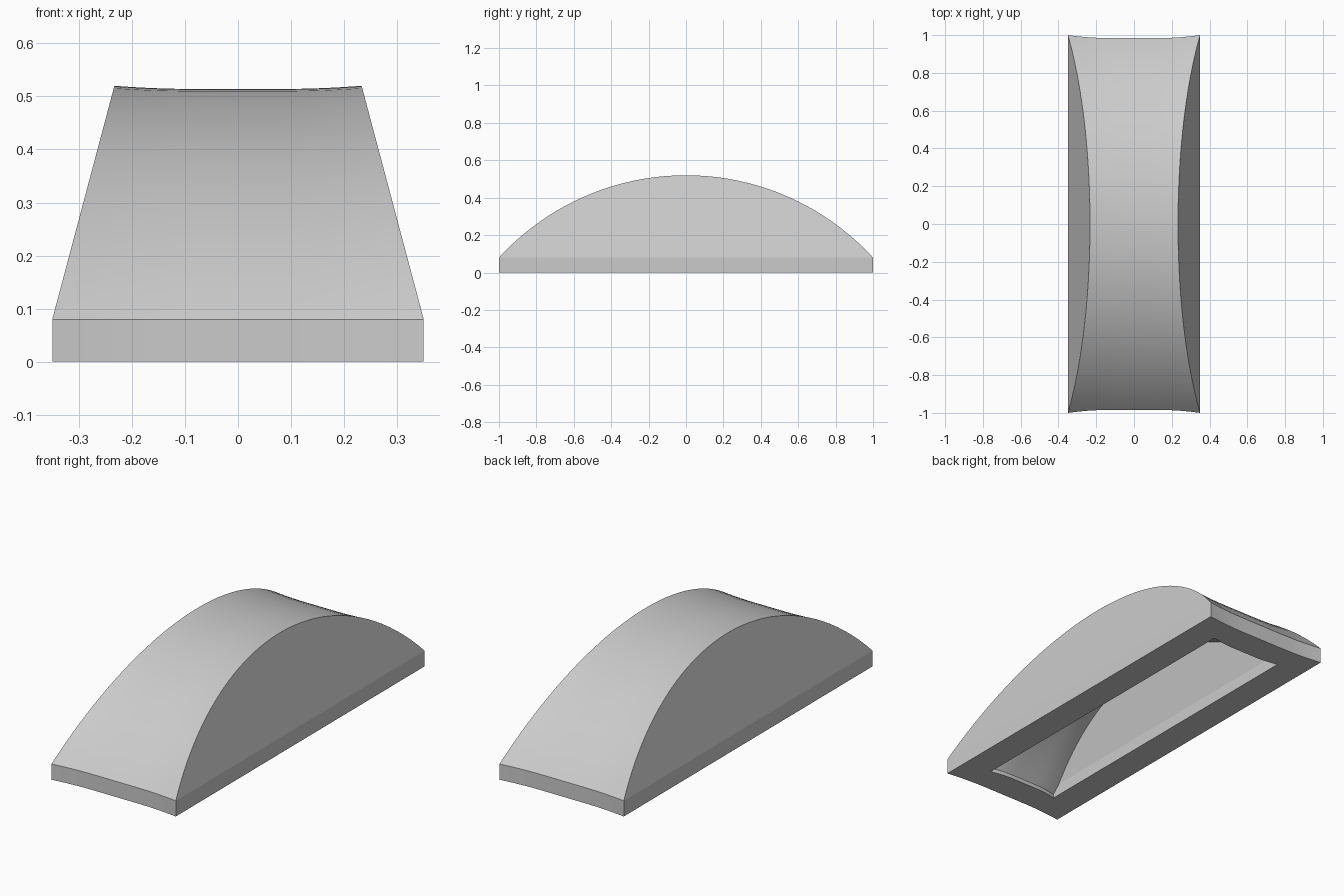
import bpy, bmesh, math

if "Cube" in bpy.data.objects:
    bpy.data.objects.remove(bpy.data.objects["Cube"], do_unlink=True)

grey = bpy.data.materials.new("light_grey")
grey.use_nodes = True
grey.diffuse_color = (0.6, 0.6, 0.6, 1)
grey.node_tree.nodes["Principled BSDF"].inputs["Base Color"].default_value = grey.diffuse_color

ROWS, COLS = 40, 20
RADIUS, WALL, CREST, TAPER, DIP = 1.356, 0.15, 0.52, 0.266, 0.016
CENTRE_Z = CREST - RADIUS


def shell(bm, radius, half_len, half_wid, band, flip):
    """One skin of the arch; returns its open loop on the ground."""
    reach = math.asin(half_len / radius)
    top, sides = [], {-1: [], 1: []}
    for i in range(ROWS + 1):
        a = reach * (2 * i / ROWS - 1)
        y, z = radius * math.sin(a), radius * math.cos(a) + CENTRE_Z
        w = half_wid - TAPER * max(0, z - band)
        row = []
        for j in range(COLS + 1):
            # Top surface sinks slightly between its two side edges
            u = 2 * j / COLS - 1
            sink = 1 - (max(0, abs(u) - 0.35) / 0.65) ** 2
            dy = DIP * sink * math.sin(a) / math.sin(reach)
            dz = 0.006 * sink * (1 - abs(math.sin(a) / math.sin(reach)))
            row.append(bm.verts.new((w * u, y - dy, z - dz)))
        top.append(row)
        for s in sides:
            mid = row[0 if s < 0 else -1]
            if 0 < i < ROWS:
                mid = bm.verts.new((s * half_wid, y, min(band, z)))
            sides[s].append((bm.verts.new((s * half_wid, y, 0)), mid))

    def face(*verts):
        verts = list(dict.fromkeys(verts))
        if len(verts) > 2:
            bm.faces.new(verts[::-1] if flip else verts)

    # Curved top
    for r, n in zip(top, top[1:]):
        for j in range(COLS):
            face(r[j], r[j + 1], n[j + 1], n[j])
    # Vertical base band and sloping side panels
    for s, line in sides.items():
        e = 0 if s < 0 else COLS
        for i in range(ROWS):
            (g0, m0), (g1, m1) = line[i], line[i + 1]
            for q in ((g0, g1, m1, m0), (m0, m1, top[i + 1][e], top[i][e])):
                face(*(q if s > 0 else q[::-1]))
    # Hollowed end walls
    grounds = []
    for i, s in ((0, -1), (ROWS, 1)):
        g = [bm.verts.new((v.co.x, v.co.y, 0)) for v in top[i][1:-1]]
        g = [sides[-1][i][0]] + g + [sides[1][i][0]]
        for j in range(COLS):
            q = (g[j], g[j + 1], top[i][j + 1], top[i][j])
            face(*(q if s < 0 else q[::-1]))
        grounds.append(g)
    front, back = grounds
    right_side = [p[0] for p in sides[1]]
    left_side = [p[0] for p in sides[-1]]
    return front[:-1] + right_side[:-1] + back[:0:-1] + left_side[:0:-1]


bm = bmesh.new()
outer = shell(bm, RADIUS, 1.0, 0.35, 0.08, False)
inner = shell(bm, RADIUS - WALL, 0.85, 0.35 - WALL, 0.06, True)

# Flat rim joining the two skins on the ground
for k in range(len(outer)):
    n = (k + 1) % len(outer)
    bm.faces.new((outer[n], outer[k], inner[k], inner[n]))

mesh = bpy.data.meshes.new("arched_cover")
bm.to_mesh(mesh)
bm.free()
mesh.materials.append(grey)
cover = bpy.data.objects.new("arched_cover", mesh)
bpy.context.collection.objects.link(cover)
bpy.ops.object.select_all(action="DESELECT")
cover.select_set(True)
bpy.context.view_layer.objects.active = cover
bpy.ops.object.shade_smooth_by_angle(angle=math.radians(12))
